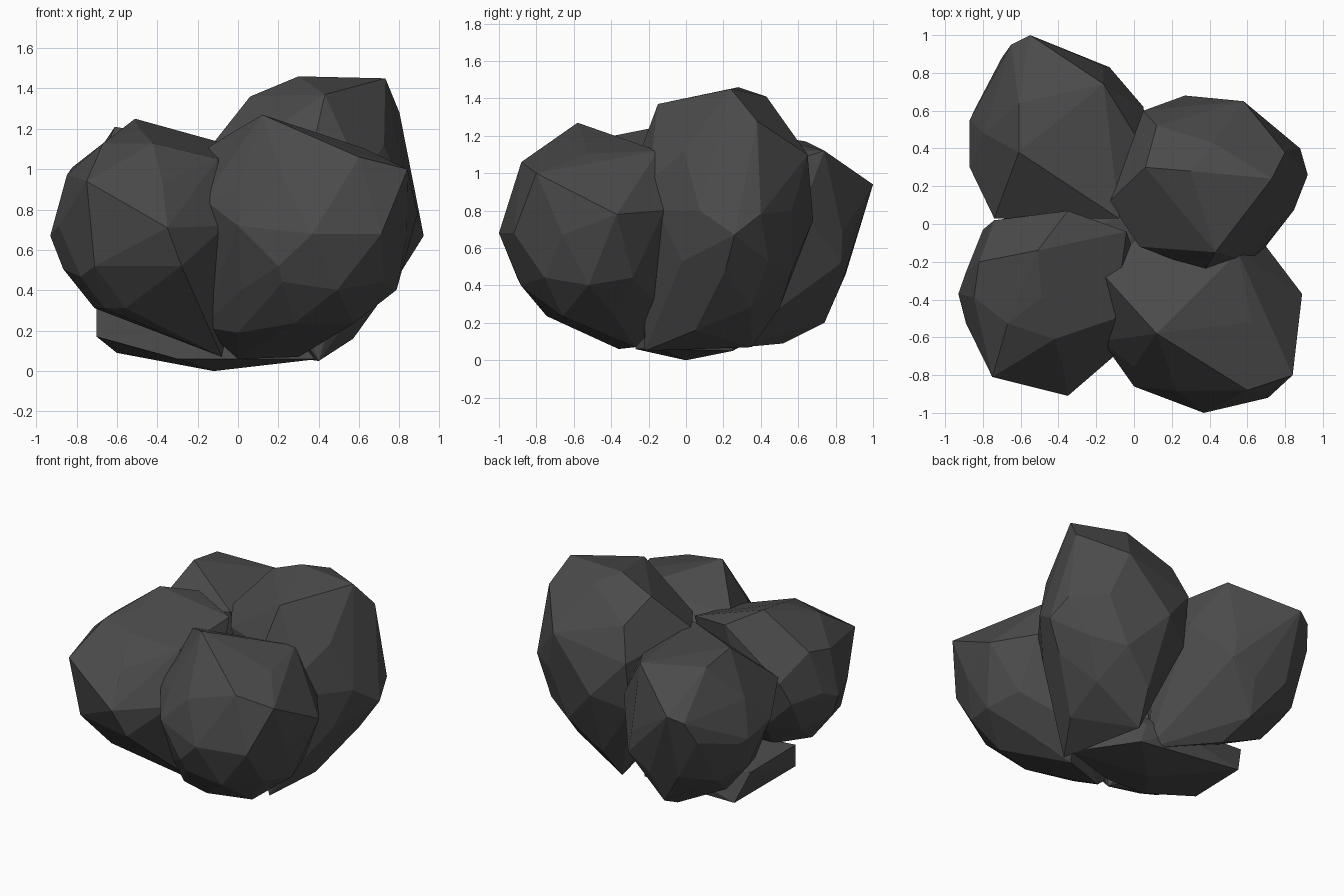
import bpy, bmesh
from mathutils import Vector

stone = bpy.data.materials.new("dark_stone")
stone.diffuse_color = (0.07, 0.07, 0.07, 1)


def rock(name, centre, radii, corners):
    """Faceted boulder: hull around a coarse round core and a few sharp corners."""
    bm = bmesh.new()
    bmesh.ops.create_icosphere(bm, subdivisions=2, radius=1)
    pts = [Vector(centre) + v.co * Vector(radii) for v in bm.verts]
    bm.clear()
    for p in pts + [Vector(c) for c in corners]:
        bm.verts.new(p)
    res = bmesh.ops.convex_hull(bm, input=bm.verts)
    junk = {g for g in res["geom_interior"] + res["geom_unused"]
            if isinstance(g, bmesh.types.BMVert)}
    bmesh.ops.delete(bm, geom=list(junk), context='VERTS')
    # merge nearly flat triangles into larger facets
    bmesh.ops.dissolve_limit(bm, angle_limit=0.12, verts=bm.verts, edges=bm.edges)
    bmesh.ops.recalc_face_normals(bm, faces=bm.faces)
    mesh = bpy.data.meshes.new(name)
    bm.to_mesh(mesh)
    bm.free()
    mesh.materials.append(stone)
    ob = bpy.data.objects.new(name, mesh)
    bpy.context.collection.objects.link(ob)
    return ob


# wide boulder at the front right
rock("front_right_rock", (0.36, -0.52, 0.67), (0.50, 0.45, 0.51), [
    (0.12, -0.58, 1.27), (0.84, -0.80, 1.00), (0.60, -0.88, 1.06),
    (0.37, -1.00, 0.68), (0.00, -0.86, 0.72), (-0.22, -0.40, 0.95),
    (0.89, -0.37, 0.78), (0.71, -0.92, 0.68), (0.20, -0.93, 0.52),
    (0.00, -0.60, 0.19), (0.00, -0.36, 0.06), (-0.18, -0.42, 0.22),
    (0.69, -0.55, 0.34), (-0.18, -0.25, 1.09), (0.55, -0.15, 1.12),
    (-0.17, -0.62, 0.85), (0.70, -0.12, 0.80), (0.30, -0.27, 0.07),
    (0.10, 0.00, 0.95), (0.40, -0.10, 0.25)])

# boulder at the front left
rock("front_left_rock", (-0.49, -0.39, 0.72), (0.42, 0.44, 0.48), [
    (-0.51, -0.14, 1.25), (-0.75, -0.81, 0.94), (-0.35, -0.91, 0.71),
    (-0.93, -0.37, 0.67), (-0.82, -0.20, 1.01), (-0.80, -0.03, 0.70),
    (-0.04, -0.04, 1.12), (-0.10, -0.50, 1.05), (-0.06, -0.66, 0.72),
    (-0.71, -0.74, 0.52), (-0.66, -0.55, 0.31), (-0.08, -0.35, 0.07),
    (-0.35, 0.07, 1.18), (-0.74, 0.02, 0.85), (-0.28, -0.84, 0.52),
    (0.05, -0.30, 0.70)])

# tall boulder at the back right
rock("back_right_rock", (0.40, 0.21, 0.80), (0.47, 0.44, 0.61), [
    (0.30, 0.28, 1.46), (0.73, 0.24, 1.45), (0.43, -0.15, 1.37),
    (0.06, 0.30, 1.36), (0.80, 0.38, 1.28), (0.92, 0.26, 0.67),
    (0.88, 0.40, 0.78), (0.58, 0.65, 1.10), (0.27, 0.68, 0.75),
    (0.05, 0.60, 1.00), (-0.13, 0.12, 1.12), (0.37, -0.25, 1.10),
    (0.40, -0.22, 0.05), (0.57, 0.05, 0.16), (0.25, 0.35, 0.07),
    (0.62, -0.20, 0.95), (0.03, -0.12, 1.10), (0.05, 0.55, 0.65),
    (0.30, 0.50, 0.28), (0.42, 0.43, 1.41), (0.12, 0.52, 1.22)])

# pointed boulder at the back left
rock("back_left_rock", (-0.42, 0.48, 0.68), (0.44, 0.44, 0.49), [
    (-0.61, 0.38, 1.21), (-0.61, 0.64, 1.17), (-0.16, 0.74, 1.12),
    (-0.55, 1.00, 0.94), (-0.70, 0.88, 0.75), (-0.13, 0.83, 0.52),
    (-0.87, 0.55, 0.70), (-0.87, 0.30, 0.75), (-0.74, 0.03, 0.90),
    (-0.08, 0.03, 1.12), (0.05, 0.62, 0.80), (-0.35, 0.74, 0.20),
    (-0.30, 0.52, 0.09), (0.05, 0.20, 0.06), (0.08, 0.35, 1.00),
    (-0.65, 0.95, 0.90)])

# low flat stone under the cluster
rock("base_rock", (-0.12, 0.02, 0.20), (0.38, 0.28, 0.14), [
    (-0.12, 0.00, 0.00), (-0.70, -0.22, 0.32), (-0.70, -0.22, 0.17),
    (-0.68, 0.25, 0.30), (-0.60, 0.32, 0.09), (0.40, -0.15, 0.06),
    (-0.30, -0.26, 0.06), (0.00, -0.27, 0.06), (0.15, 0.25, 0.05)])
